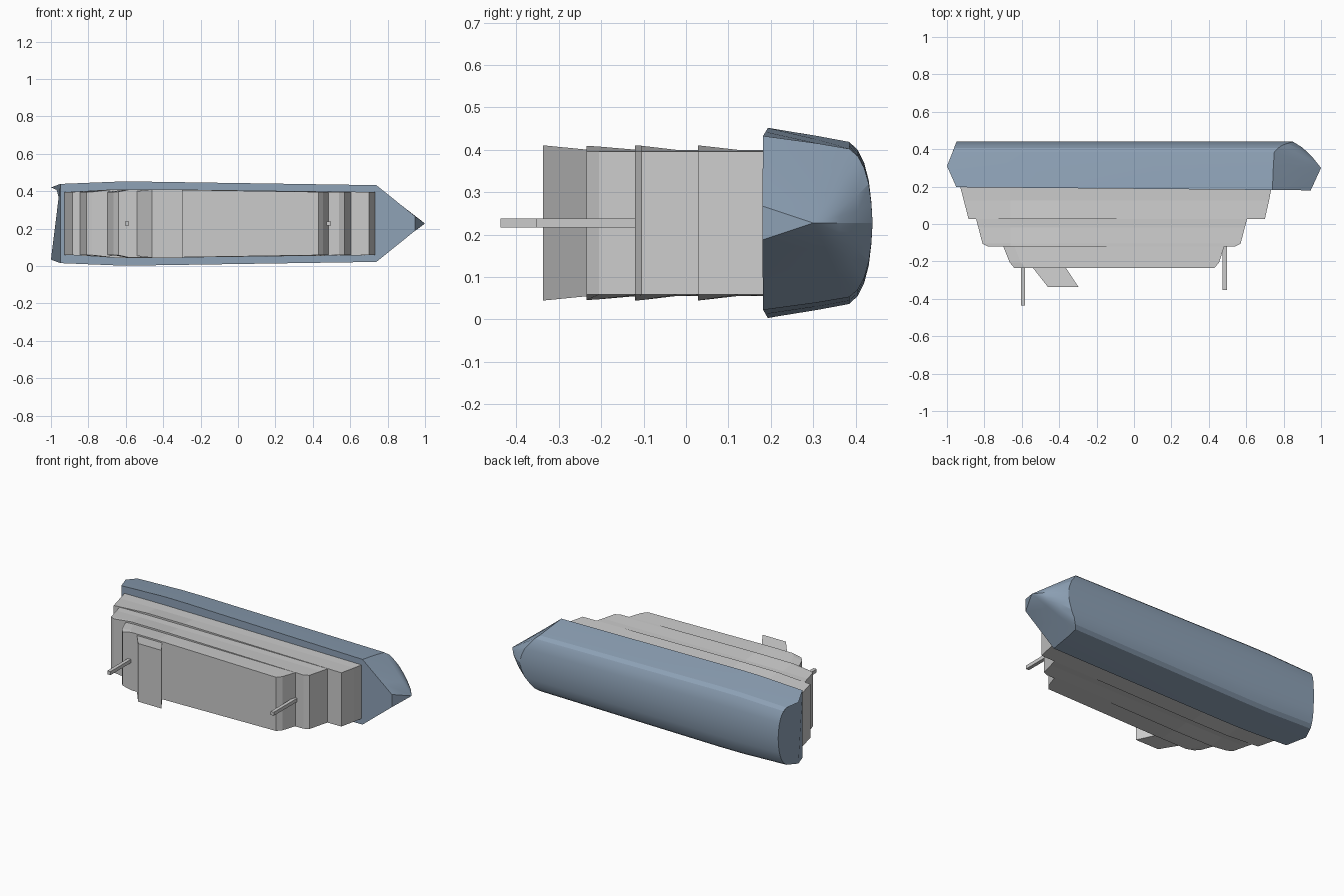
import bpy, bmesh
from mathutils import Vector

if "Cube" in bpy.data.objects:
    bpy.data.objects.remove(bpy.data.objects["Cube"])

ZC = 0.2275  # centre plane of the ship, which lies on its side


def interp(x, pts):
    for (a, va), (b, vb) in zip(pts, pts[1:]):
        if x <= b:
            return va + (vb - va) * max(0, x - a) / (b - a)
    return pts[-1][1]


def loft(name, rings, smooth=None, mat=None):
    """Skin a list of closed rings with equal point counts and cap both ends."""
    bm = bmesh.new()
    loops = [[bm.verts.new(p) for p in ring] for ring in rings]
    for a, b in zip(loops, loops[1:]):
        n = len(a)
        for i in range(n):
            j = (i + 1) % n
            bm.faces.new((a[i], a[j], b[j], b[i]))
    bm.faces.new(loops[0][::-1])
    bm.faces.new(loops[-1])
    bmesh.ops.remove_doubles(bm, verts=bm.verts, dist=1e-5)
    bmesh.ops.recalc_face_normals(bm, faces=bm.faces)
    me = bpy.data.meshes.new(name)
    bm.to_mesh(me)
    bm.free()
    ob = bpy.data.objects.new(name, me)
    bpy.context.collection.objects.link(ob)
    if mat:
        me.materials.append(mat)
    if smooth:
        bpy.ops.object.select_all(action='DESELECT')
        ob.select_set(True)
        bpy.context.view_layer.objects.active = ob
        bpy.ops.object.shade_smooth_by_angle(angle=smooth)
    return ob


blue = bpy.data.materials.new("hull_blue")
blue.diffuse_color = (0.27, 0.36, 0.47, 1)
blue.use_nodes = True
blue.node_tree.nodes["Principled BSDF"].inputs["Base Color"].default_value = blue.diffuse_color

# Hull: half section (y, half width, stern x, bow shoulder x), deck to keel
SECTION = [(0.19, 0.224, -0.95, 0.74), (0.31, 0.205, -1.0, 0.745),
           (0.385, 0.191, -0.97, 0.75), (0.405, 0.172, -0.962, 0.77),
           (0.42, 0.142, -0.957, 0.79), (0.431, 0.10, -0.953, 0.82),
           (0.437, 0.05, -0.95, 0.84), (0.44, 0.0, -0.95, 0.85)]
BEAM = [(-1.0, 0.94), (-0.95, 0.945), (-0.65, 1.0), (-0.5, 1.0), (0.75, 0.915)]
TIP = Vector((1.0, 0.30, 0))


def station(t):
    """Ring of hull points, t = 0 at the stern to 1 at the bow shoulder."""
    half = []
    for i, (y, w, xs, xb) in enumerate(SECTION):
        x = xs + (xb - xs) * t
        if i == 0:
            y = 0.197 - 0.009 * (x + 0.95)
        half.append(Vector((x, y, w * interp(x, BEAM))))
    return half


def bow(t):
    """Ring between the bow shoulder and the tip; the deck stays blunt."""
    out = []
    for i, p in enumerate(station(1)):
        if i == 0:
            q = p.lerp(Vector((0.945, 0.18, 0.04)), t)
        else:
            q = p.lerp(TIP, t)
            q.y += 0.07 * t * (1 - t) * max(0, (p.y - 0.385) / 0.055)
        out.append(q)
    return out


def full(half):
    pts = [(p.x, p.y, ZC + p.z) for p in half]
    return pts + [(p.x, p.y, ZC - p.z) for p in half[-2::-1]]


halves = [station(t) for t in (0, 0.18, 0.27, 0.63, 1)] + [bow(t) for t in (0.33, 0.66, 1)]
loft("hull", [full(h) for h in halves], smooth=0.35, mat=blue)


# Superstructure tiers: levels of (y, aft x, fore x, midship half width)
def tier(name, levels):
    rings = []
    for y, x0, x1, w in levels:
        plan = [(x0, 0.169), (max(-0.66, x0 + 0.06), w), (-0.4, w), (x1, 0.169)]
        rings.append([(x, y, ZC + h) for x, h in plan] +
                     [(x, y, ZC - h) for x, h in plan[::-1]])
    loft(name, rings)


tier("lower_deck_house", [(0.21, -0.932, 0.738, 0.172), (0.125, -0.91, 0.722, 0.172),
                          (0.028, -0.885, 0.70, 0.183)])
tier("middle_deck_house", [(0.04, -0.848, 0.608, 0.172), (-0.02, -0.832, 0.592, 0.172),
                           (-0.105, -0.81, 0.57, 0.182), (-0.12, -0.78, 0.54, 0.183)])
tier("upper_deck_house", [(-0.11, -0.703, 0.486, 0.172), (-0.205, -0.665, 0.455, 0.18),
                          (-0.235, -0.64, 0.43, 0.182)])

# Raked full-width funnel block
loft("funnel", [[(x0, y, ZC - w), (x1, y, ZC - w), (x1, y, ZC + w), (x0, y, ZC + w)]
                for y, x0, x1, w in [(-0.225, -0.548, -0.37, 0.172),
                                     (-0.337, -0.46, -0.297, 0.183)]])

# Masts
for name, x, y0, y1 in [("aft_mast", -0.593, -0.12, -0.437), ("fore_mast", 0.485, -0.11, -0.352)]:
    r = 0.011
    loft(name, [[(x - r, y, ZC - r), (x + r, y, ZC - r), (x + r, y, ZC + r), (x - r, y, ZC + r)]
                for y in (y0, y1)])
